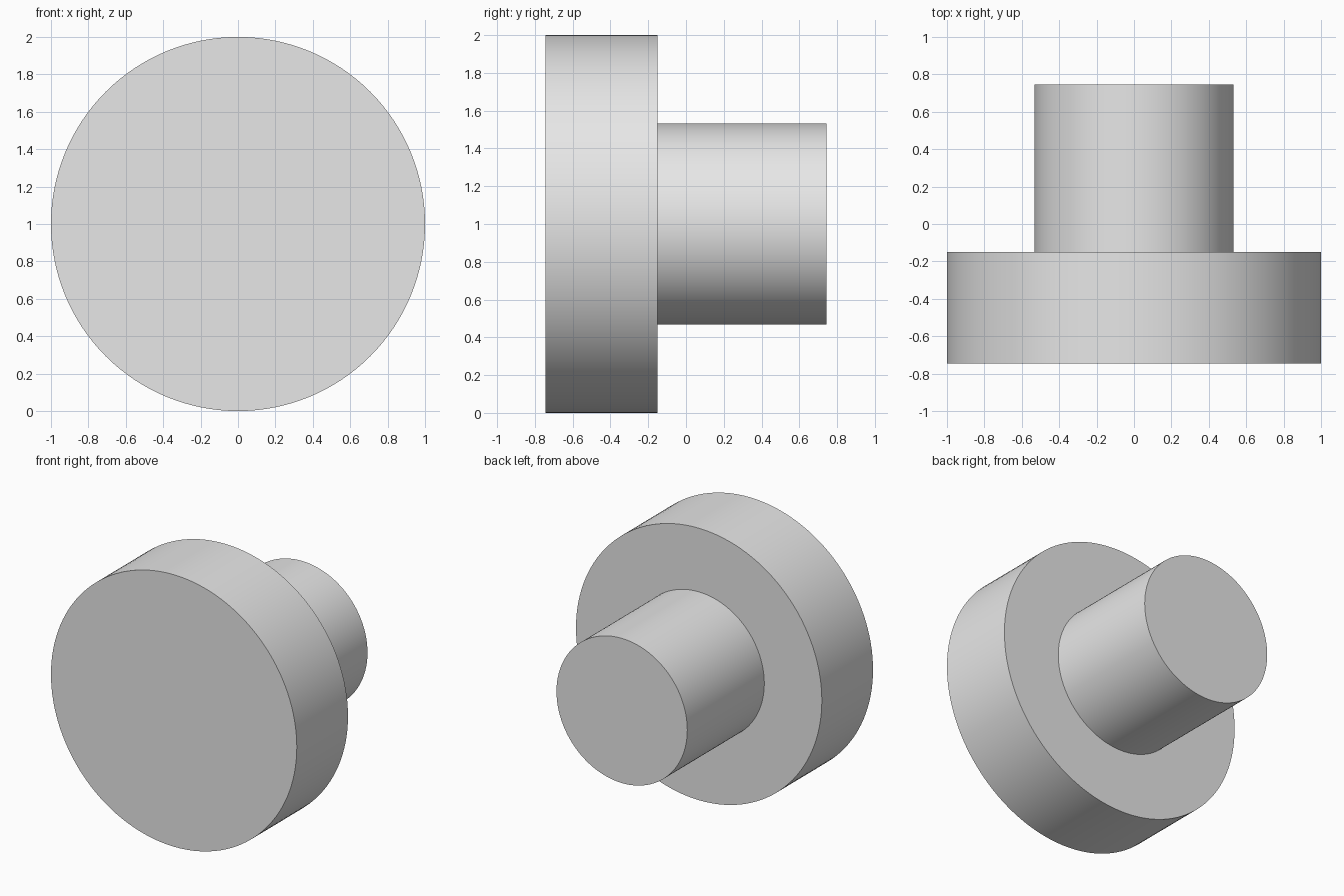
import bpy
import math

cube = bpy.data.objects.get("Cube")
if cube:
    bpy.data.objects.remove(cube, do_unlink=True)

GREY = (0.8, 0.8, 0.8, 1.0)
grey = bpy.data.materials.new("light_grey")
grey.use_nodes = True
grey.diffuse_color = GREY
grey.node_tree.nodes["Principled BSDF"].inputs["Base Color"].default_value = GREY


def cylinder_along_y(name, radius, y_front, y_back):
    """Smooth-sided cylinder with its axis along y, centred at z = 1."""
    bpy.ops.mesh.primitive_cylinder_add(
        vertices=128, radius=radius, depth=y_back - y_front,
        location=(0, (y_front + y_back) / 2, 1),
        rotation=(math.pi / 2, 0, 0))
    part = bpy.context.object
    part.name = name
    part.data.materials.append(grey)
    bpy.ops.object.transform_apply(location=False, rotation=True, scale=False)
    bpy.ops.object.shade_smooth_by_angle(angle=math.radians(30))
    return part


# Wide front disc
cylinder_along_y("knob_head", 1.0, -0.745, -0.15)

# Narrower stem behind it
cylinder_along_y("knob_stem", 0.532, -0.15, 0.745)
